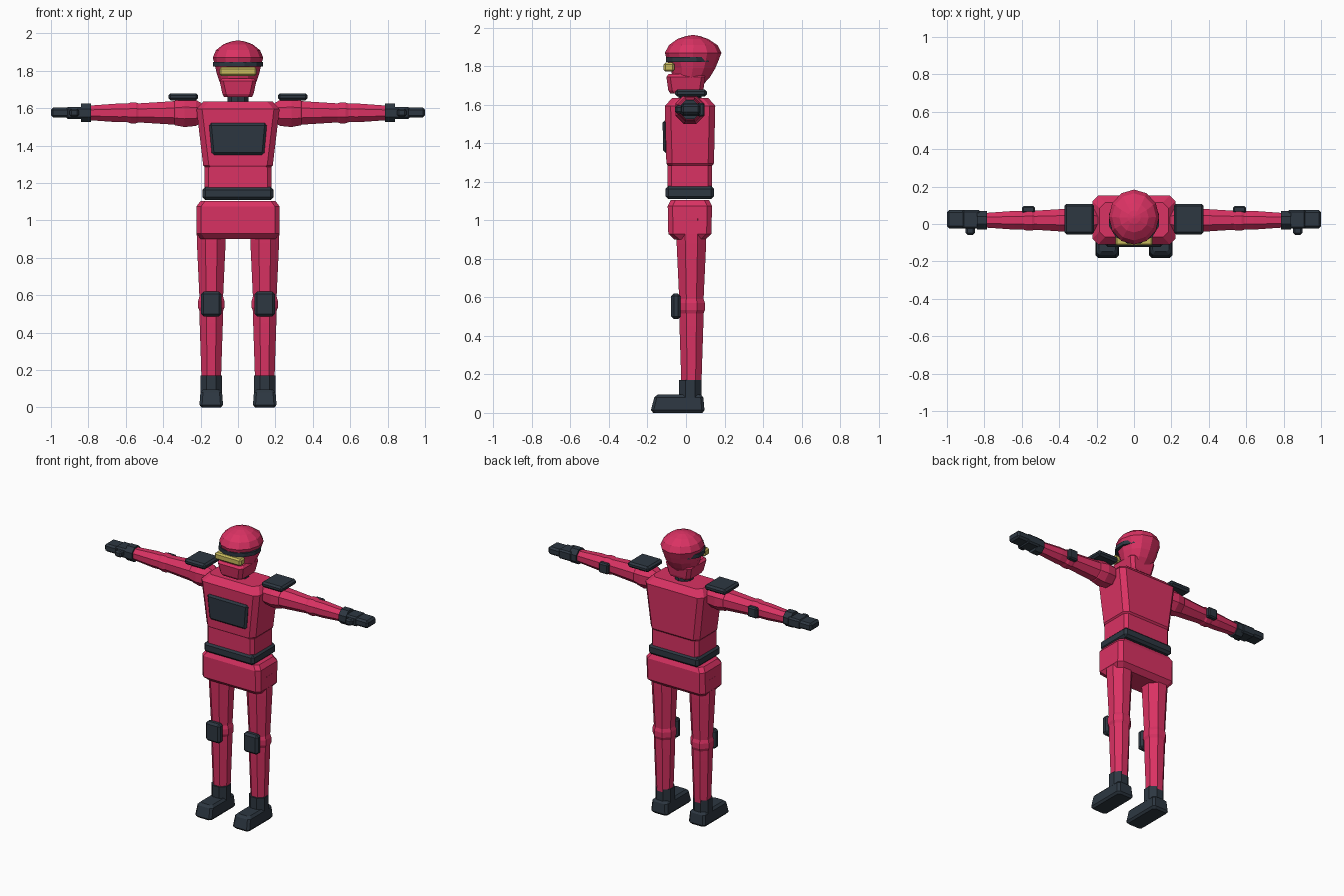
import bpy, bmesh, math
from mathutils import Matrix, Vector

if "Cube" in bpy.data.objects:
    bpy.data.objects.remove(bpy.data.objects["Cube"])


def material(name, rgb):
    m = bpy.data.materials.new(name)
    m.diffuse_color = (*rgb, 1)
    m.use_nodes = True
    m.node_tree.nodes["Principled BSDF"].inputs["Base Color"].default_value = m.diffuse_color
    return m


RED = material("crimson", (0.70, 0.032, 0.125))
DARK = material("slate", (0.026, 0.038, 0.053))
GOLD = material("gold", (0.58, 0.50, 0.11))


def finish(name, bm, mat, bevel=0.0):
    bmesh.ops.recalc_face_normals(bm, faces=bm.faces[:])
    me = bpy.data.meshes.new(name)
    bm.to_mesh(me)
    bm.free()
    me.materials.append(mat)
    ob = bpy.data.objects.new(name, me)
    bpy.context.collection.objects.link(ob)
    if bevel:
        b = ob.modifiers.new("bevel", 'BEVEL')
        b.width = bevel
        b.segments = 1
        b.limit_method = 'ANGLE'
        b.angle_limit = math.radians(40)
    return ob


def skin(rings):
    """Join rings of points with quads and cap both ends."""
    bm = bmesh.new()
    rows = [[bm.verts.new(p) for p in ring] for ring in rings]
    n = len(rows[0])
    for a, b in zip(rows, rows[1:]):
        for i in range(n):
            j = (i + 1) % n
            bm.faces.new((a[i], a[j], b[j], b[i]))
    bm.faces.new(rows[0][::-1])
    bm.faces.new(rows[-1])
    return bm


def block(name, mat, levels, chamfer, x=0.0):
    """Stack of chamfered rectangles, each level (z, half width, y front, y back)."""
    rings = []
    c = chamfer
    for z, w, f, b in levels:
        rings.append([(x + px, py, z) for px, py in (
            (-w + c, f), (w - c, f), (w, f + c), (w, b - c),
            (w - c, b), (-w + c, b), (-w, b - c), (-w, f + c))])
    return finish(name, skin(rings), mat)


def box(name, mat, lo, hi, bevel=0.012):
    bm = bmesh.new()
    bmesh.ops.create_cube(bm, size=1)
    lo, hi = Vector(lo), Vector(hi)
    for v in bm.verts:
        v.co = Vector([(lo[i] + hi[i]) / 2 + v.co[i] * (hi[i] - lo[i]) for i in range(3)])
    return finish(name, bm, mat, bevel)


def tube(name, mat, stations, centre, axis='Z', sides=8):
    """Round limb along an axis, each station (distance, radius)."""
    rings = []
    for d, r in stations:
        ring = []
        for i in range(sides):
            t = 2 * math.pi * (i + 0.5) / sides
            u, v = r * math.cos(t), r * math.sin(t)
            ring.append((centre[0] + u, centre[1] + v, d) if axis == 'Z'
                        else (d, centre[0] + u, centre[1] + v))
        rings.append(ring)
    return finish(name, skin(rings), mat)


def mirrored(ob):
    """Copy a left part to the right side."""
    me = ob.data.copy()
    me.transform(Matrix.Scale(-1, 4, (1, 0, 0)))
    me.flip_normals()
    cp = ob.copy()
    cp.data = me
    cp.name = ob.name + "_right"
    bpy.context.collection.objects.link(cp)


# Trunk
block("chest", RED, [(1.28, .172, -.092, .132), (1.295, .186, -.102, .145),
                     (1.595, .222, -.11, .152), (1.636, .185, -.07, .115)], .03)
block("abdomen", RED, [(1.16, .178, -.095, .135), (1.285, .178, -.095, .135)], .02)
box("belt", DARK, (-.19, -.107, 1.11), (.19, .146, 1.178), .015)
block("pelvis", RED, [(.90, .20, -.06, .10), (.93, .222, -.092, .132),
                      (1.075, .222, -.095, .135), (1.105, .20, -.08, .12)], .025)

# Chest plate, narrower at the bottom
plate = box("chest_plate", DARK, (-.155, -.122, 1.35), (.155, -.09, 1.52), .012)
for v in plate.data.vertices:
    if v.co.z < 1.4:
        v.co.x *= .9
        v.co.y += .004

# Neck and head
tube("neck", DARK, [(1.61, .06), (1.70, .06)], (0, .02), sides=10)
block("jaw", RED, [(1.66, .075, -.082, .085), (1.675, .083, -.092, .09),
                   (1.745, .098, -.102, .10), (1.76, .085, -.09, .09)], .02)

# Helmet and skull: stacked ellipses (z, half width, front, back)
profile = [(1.70, .075, -.05, .085), (1.745, .10, -.07, .125), (1.79, .115, -.08, .152),
           (1.828, .123, -.097, .168), (1.87, .135, -.11, .184), (1.91, .118, -.088, .164),
           (1.942, .078, -.045, .115), (1.957, .036, 0, .072), (1.962, .006, .03, .042)]
rings = [[(w * math.cos(k * math.pi / 6), (f + b) / 2 + (b - f) / 2 * math.sin(k * math.pi / 6), z)
          for k in range(12)] for z, w, f, b in profile]
finish("helmet", skin(rings), RED)
band = [[(.138 * math.cos((k + .5) * math.pi / 6), .022 + .13 * math.sin((k + .5) * math.pi / 6), z)
         for k in range(12)] for z in (1.822, 1.848)]
finish("visor_strap", skin(band), DARK)
box("visor", GOLD, (-.1, -.116, 1.772), (.1, -.06, 1.82), .01)

# Left-hand parts, each copied to the other side
limbs = []
LEG = (.143, .028)
limbs += [
    tube("thigh", RED, [(.56, .067), (.88, .083), (1.01, .086)], LEG),
    tube("knee", RED, [(.50, .062), (.535, .076), (.57, .076), (.60, .066)], LEG),
    tube("shin", RED, [(.14, .056), (.45, .067), (.56, .069)], LEG),
    box("knee_pad", DARK, (.088, -.077, .487), (.198, -.028, .62), .014),
    tube("boot_cuff", DARK, [(.08, .063), (.172, .063)], (.143, .022)),
    block("boot", DARK, [(0, .052, -.17, .085), (.014, .063, -.182, .096),
                         (.08, .058, -.165, .09), (.095, .044, -.148, .078)], .014, x=.143),
]
ARM = (.02, 1.575)
limbs += [
    tube("shoulder", RED, [(.185, .05), (.225, .075), (.285, .082), (.335, .072), (.365, .045)], ARM, 'X'),
    tube("upper_arm", RED, [(.27, .073), (.37, .066), (.56, .053)], ARM, 'X'),
    tube("elbow", RED, [(.52, .05), (.545, .06), (.575, .06), (.60, .05)], ARM, 'X'),
    tube("forearm", RED, [(.56, .053), (.64, .054), (.81, .041)], ARM, 'X'),
    box("elbow_pad", DARK, (.53, .06, 1.54), (.60, .095, 1.61), .008),
    box("shoulder_pad", DARK, (.213, -.056, 1.642), (.372, .108, 1.68), .012),
    tube("wrist_cuff", DARK, [(.785, .054), (.84, .054)], ARM, 'X'),
    box("palm", DARK, (.82, -.025, 1.543), (.92, .075, 1.607), .01),
    box("fingers", DARK, (.90, -.024, 1.55), (1.0, .074, 1.603), .012),
    box("thumb", DARK, (.85, -.058, 1.555), (.90, -.01, 1.597), .01),
]
for part in limbs:
    mirrored(part)
